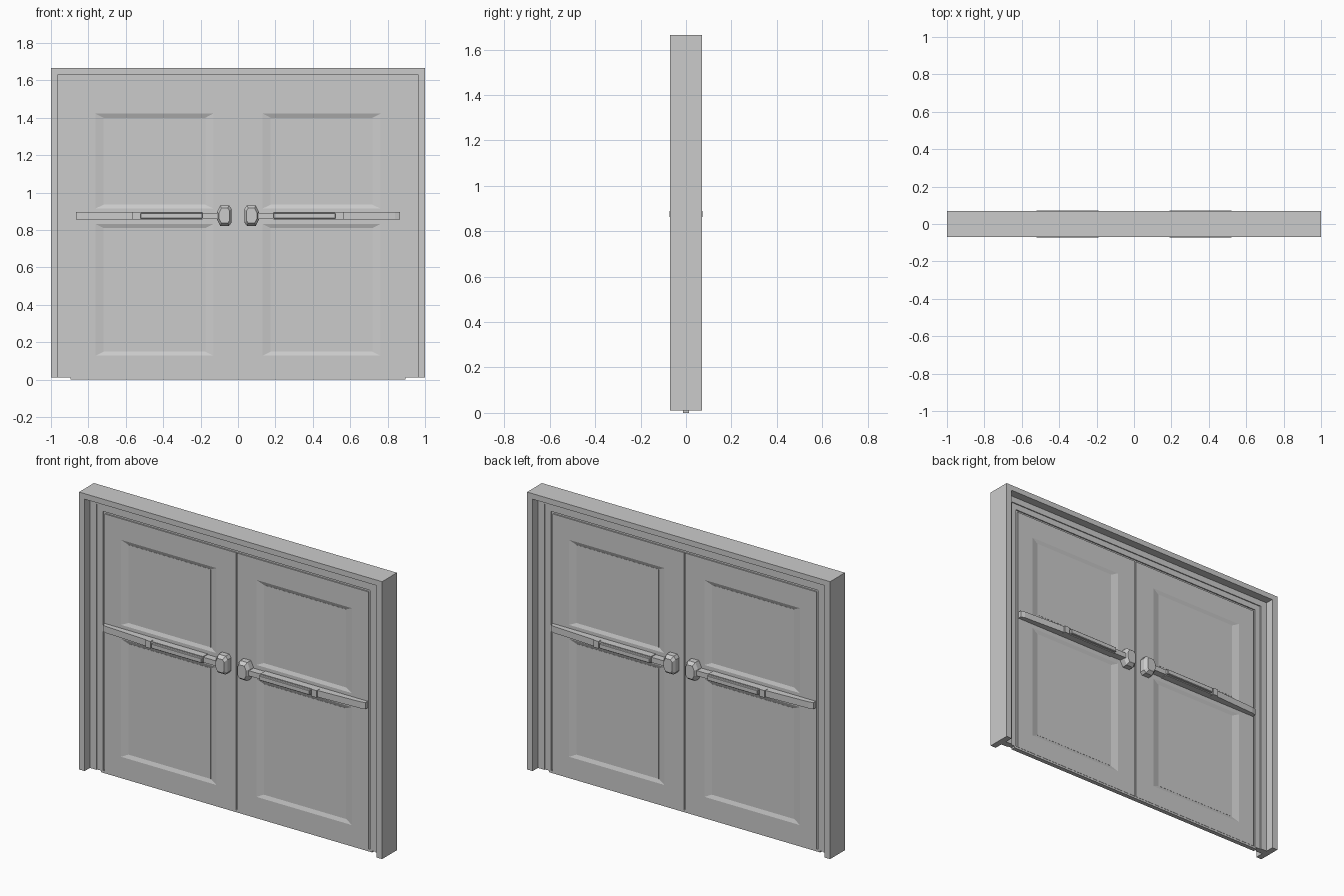
import bpy, bmesh

if "Cube" in bpy.data.objects:
    bpy.data.objects.remove(bpy.data.objects["Cube"])


def finish(name, bm, mirror=(), bevel=0, mat=None):
    bmesh.ops.recalc_face_normals(bm, faces=bm.faces)
    me = bpy.data.meshes.new(name)
    bm.to_mesh(me)
    bm.free()
    ob = bpy.data.objects.new(name, me)
    bpy.context.collection.objects.link(ob)
    if mat:
        me.materials.append(mat)
    if bevel:
        b = ob.modifiers.new("bevel", 'BEVEL')
        b.width, b.segments = bevel, 1
    if mirror:
        m = ob.modifiers.new("mirror", 'MIRROR')
        m.use_axis = ['X' in mirror, 'Y' in mirror, False]
        m.use_mirror_merge = False
    return ob


def prism(name, pts, axis, a, b, **kw):
    """Extrude a 2D outline: axis 'y' takes (x, z) points, axis 'z' takes (x, y)."""
    bm = bmesh.new()
    put = (lambda u, v, w: (u, w, v)) if axis == 'y' else (lambda u, v, w: (u, v, w))
    f = bm.faces.new([bm.verts.new(put(u, v, a)) for u, v in pts])
    g = bmesh.ops.extrude_face_region(bm, geom=[f])
    d = put(0, 0, b - a)
    bmesh.ops.translate(bm, vec=d, verts=[v for v in g['geom'] if isinstance(v, bmesh.types.BMVert)])
    return finish(name, bm, **kw)


def box(name, x0, x1, y0, y1, z0, z1, **kw):
    return prism(name, [(x0, z0), (x1, z0), (x1, z1), (x0, z1)], 'y', y0, y1, **kw)


def u_frame(name, w, top, wi, topi, y, z0=0.01):
    pts = [(-w, z0), (-w, top), (w, top), (w, z0), (wi, z0), (wi, topi), (-wi, topi), (-wi, z0)]
    return prism(name, pts, 'y', -y, y)


# Stepped door frame: deep casing, recessed jamb, stop and thin rebate
u_frame("casing", 1.0, 1.665, 0.963, 1.632, 0.07)
u_frame("jamb", 0.97, 1.64, 0.92, 1.595, 0.02)
u_frame("door_stop", 0.925, 1.60, 0.882, 1.56, 0.014)
u_frame("rebate", 0.89, 1.565, 0.86, 1.54, 0.007)

# Door leaves with two sloped window recesses on each side
T = 0.0145
xs = [0.004, 0.132, 0.762, 0.87]
zs = [0.012, 0.128, 0.832, 0.915, 1.422, 1.548]
glass_x = (0.175, 0.718)
windows = [(0.15, 0.81), (0.935, 1.40)]
bm = bmesh.new()
grid = [[bm.verts.new((x, -T, z)) for z in zs] for x in xs]
for i in range(len(xs) - 1):
    for j in range(len(zs) - 1):
        bm.faces.new((grid[i][j], grid[i + 1][j], grid[i + 1][j + 1], grid[i][j + 1]))
g = bmesh.ops.extrude_face_region(bm, geom=bm.faces[:])
bmesh.ops.translate(bm, vec=(0, 2 * T, 0), verts=[v for v in g['geom'] if isinstance(v, bmesh.types.BMVert)])
bmesh.ops.recalc_face_normals(bm, faces=bm.faces)
panels = []
for f in bm.faces:
    c = f.calc_center_median()
    if abs(c.y) > T * 0.9 and xs[1] < c.x < xs[2]:
        for z0, z1 in windows:
            if z0 < c.z < z1:
                panels.append((f, c.copy(), z0, z1))
bmesh.ops.inset_individual(bm, faces=[p[0] for p in panels], thickness=0.01)
for f, c, z0, z1 in panels:
    for v in f.verts:
        v.co.x = glass_x[v.co.x > c.x]
        v.co.z = z1 if v.co.z > c.z else z0
        v.co.y = 0.006 if c.y > 0 else -0.006
finish("door_leaves", bm, mirror='X')

# Glass panes
glass = bpy.data.materials.new("pale_glass")
glass.diffuse_color = (0.88, 0.88, 0.88, 1)
glass.use_nodes = True
glass.node_tree.nodes["Principled BSDF"].inputs["Base Color"].default_value = glass.diffuse_color
for label, (z0, z1) in zip(("lower", "upper"), windows):
    box(label + "_glass", *glass_x, -0.007, 0.007, z0, z1, mirror='X', mat=glass)

# Meeting strip and bottom sweep
box("meeting_strip", -0.012, 0.012, -0.008, 0.008, 0.0, 1.548)
box("bottom_sweep", -0.895, 0.895, -0.013, 0.013, 0.0, 0.014)

# Push bar hardware, on both leaves and both sides
prism("push_bar_rail", [(0.19, -0.013), (0.19, -0.058), (0.56, -0.058), (0.84, -0.043),
                        (0.867, -0.036), (0.867, -0.013)], 'z', 0.856, 0.895, mirror='XY')
box("push_bar_neck", 0.10, 0.20, -0.056, -0.013, 0.860, 0.891, mirror='XY')
box("push_pad", 0.19, 0.522, -0.073, -0.05, 0.861, 0.890, mirror='XY', bevel=0.003)
box("pad_end_clip", 0.532, 0.565, -0.066, -0.04, 0.855, 0.897, mirror='XY')

# Latch housing: faceted block with a narrower nose
bm = bmesh.new()
outline = [(0.035, 0.838), (0.048, 0.822), (0.095, 0.822), (0.112, 0.855),
           (0.112, 0.897), (0.095, 0.932), (0.048, 0.932), (0.035, 0.914)]
cx, cz = 0.073, 0.877
rings = [[bm.verts.new((cx + (x - cx) * s, y, cz + (z - cz) * t)) for x, z in outline]
         for y, s, t in ((-0.013, 1, 1), (-0.048, 1, 1), (-0.068, 0.72, 0.72))]
for a, b in zip(rings, rings[1:]):
    for i in range(8):
        bm.faces.new((a[i], a[(i + 1) % 8], b[(i + 1) % 8], b[i]))
bm.faces.new(rings[0])
bm.faces.new(rings[-1])
finish("latch_housing", bm, mirror='XY')
